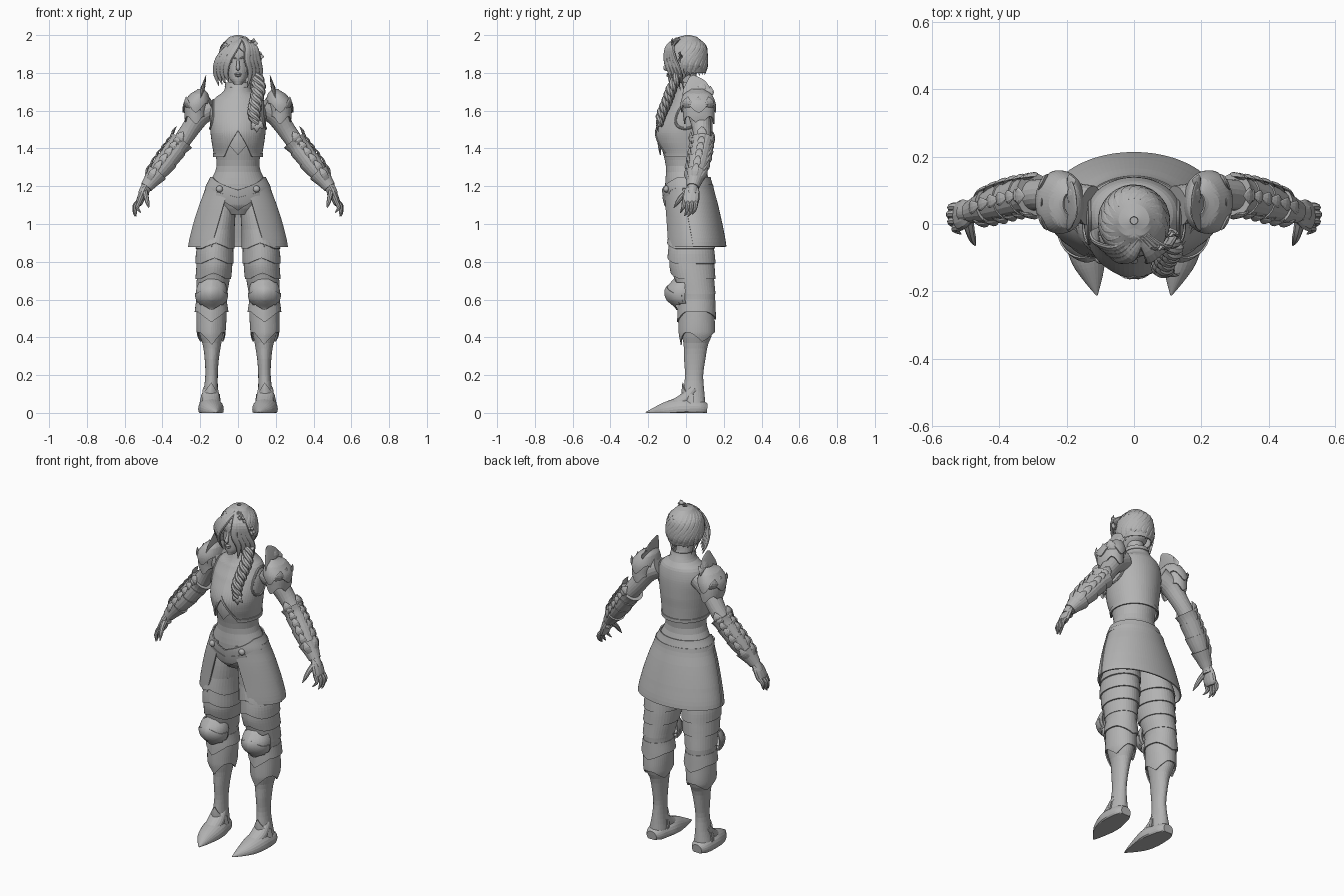
import bpy, bmesh, math, random
from mathutils import Vector

random.seed(4)
cube = bpy.data.objects.get("Cube")
if cube:
    bpy.data.objects.remove(cube, do_unlink=True)

grey = bpy.data.materials.new("plain grey")
grey.use_nodes = True
grey.diffuse_color = (0.45, 0.45, 0.45, 1)
grey.node_tree.nodes["Principled BSDF"].inputs["Base Color"].default_value = grey.diffuse_color
parts = []


def finish(name, bm, pair):
    bmesh.ops.remove_doubles(bm, verts=bm.verts, dist=0.00005)
    bmesh.ops.recalc_face_normals(bm, faces=bm.faces)
    mesh = bpy.data.meshes.new(name)
    bm.to_mesh(mesh)
    bm.free()
    mesh.materials.append(grey)
    obj = bpy.data.objects.new(name, mesh)
    bpy.context.collection.objects.link(obj)
    if pair:
        obj.modifiers.new("other side", 'MIRROR')
    parts.append(obj)


def grid(name, rows, wrap=True, caps=True, thick=0, pair=False):
    bm = bmesh.new()
    vs = [[bm.verts.new(p) for p in row] for row in rows]
    n = len(rows[0])
    for r, s in zip(vs, vs[1:]):
        for j in range(n if wrap else n - 1):
            k = (j + 1) % n
            bm.faces.new((r[j], r[k], s[k], s[j]))
    if caps:
        bm.faces.new(vs[0])
        bm.faces.new(vs[-1])
    if thick:
        bmesh.ops.remove_doubles(bm, verts=bm.verts, dist=0.00005)
        bmesh.ops.recalc_face_normals(bm, faces=bm.faces)
        bmesh.ops.solidify(bm, geom=bm.faces[:], thickness=thick)
    finish(name, bm, pair)


def spline(p, t):
    i = max(0, min(int(t), len(p) - 2))
    f = t - i
    a, b, c, d = p[max(i - 1, 0)], p[i], p[i + 1], p[min(i + 2, len(p) - 1)]
    return b + (c - a) * (f / 2) + (a - b * 2.5 + c * 2 - d / 2) * f**2 + ((b - c) * 1.5 + (d - a) / 2) * f**3


def ring_at(prof, z):
    i = 0
    while i < len(prof) - 2 and z < prof[i + 1][0]:
        i += 1
    f = (prof[i][0] - z) / (prof[i][0] - prof[i + 1][0])
    return spline([Vector(p[1:]) for p in prof], i + min(max(f, 0), 1))


def on_ring(prof, a, z, off=0, ridge=0):
    cx, cy, rx, ry = ring_at(prof, z)
    ry *= 1 + ridge * peak(a, 0.5)
    return Vector((cx + (rx + off) * math.sin(a), cy - (ry + off) * math.cos(a), z))


def peak(a, w):
    return max(0, 1 - abs(a) / w)


def shell(name, prof, top, bottom, off=0, span=None, rows=14, cols=48, thick=0.007,
          ridge=0, flare=0, pair=False, caps=False):
    """Plate that hugs a body profile between two edge lines; angle 0 is the front."""
    out = []
    for i in range(rows + 1):
        t = i / rows
        row = []
        for j in range(cols + (1 if span else 0)):
            if span:
                lo, hi = (u + (v - u) * t for u, v in zip(*span))
            else:
                lo, hi = -math.pi, math.pi
            a = lo + (hi - lo) * j / cols
            z0 = top(a) if callable(top) else top
            z1 = bottom(a) if callable(bottom) else bottom
            row.append(on_ring(prof, a, z0 + (z1 - z0) * t, off + flare * t, ridge))
        out.append(row)
    grid(name, out, not span, caps, 0 if caps else thick, pair)


def tube(name, pts, flat=1, up=(0, 0, 1), n=12, k=5, pair=False, floor=None):
    """Smooth sweep through (x, y, z, radius) points, flattened along up."""
    p = [Vector(q) for q in pts]
    line = [spline(p, i / k) for i in range(k * (len(p) - 1) + 1)]
    rows = []
    for i, q in enumerate(line):
        d = (line[min(i + 1, len(line) - 1)] - line[max(i - 1, 0)]).xyz.normalized()
        side = d.cross(Vector(up)).normalized()
        lift = side.cross(d)
        r = max(q.w, 0.001)
        row = []
        for j in range(n):
            a = math.tau * j / n
            v = q.xyz + side * r * math.cos(a) + lift * r * flat * math.sin(a)
            if floor is not None:
                v.z = max(v.z, floor)
            row.append(v)
        rows.append(row)
    grid(name, rows, pair=pair)


def ball(name, centre, size, pair=False):
    bm = bmesh.new()
    bmesh.ops.create_uvsphere(bm, u_segments=24, v_segments=14, radius=1)
    bmesh.ops.scale(bm, vec=size, verts=bm.verts)
    bmesh.ops.translate(bm, vec=centre, verts=bm.verts)
    finish(name, bm, pair)


def leaf(name, start, end, width, up, bend=0.01, pair=True):
    s, e, u = Vector(start), Vector(end), Vector(up).normalized()
    mid = (s + e) / 2 + u * bend
    tube(name, [(*s, width * 0.6), (*mid, width), (*e, 0.001)], 0.3, u, 8, 4, pair)


# Torso: underbody, breastplate, belly diamond, belt
body = [(1.5, 0, 0, .13, .13), (1.42, 0, -.004, .125, .126), (1.3, 0, 0, .113, .106), (1.25, 0, .005, .135, .113),
        (1.18, 0, .012, .165, .122), (1.1, 0, .02, .16, .115), (1.05, 0, .02, .09, .08)]
chest = [(1.75, 0, .025, .062, .06), (1.7, 0, .028, .078, .077), (1.665, 0, .03, .125, .097), (1.6, 0, .017, .148, .122),
         (1.5, 0, -.006, .147, .146), (1.44, 0, -.008, .14, .144), (1.36, 0, .003, .128, .13)]
shell("underbody", body, 1.5, 1.05, caps=True)
shell("breastplate", chest, 1.74, lambda a: 1.36 + .14 * peak(a, .6), rows=28, cols=64, ridge=.04)
shell("collar_rim", chest, 1.75, 1.725, .004)
shell("breastplate_rim", chest, lambda a: 1.375 + .14 * peak(a, .6), lambda a: 1.355 + .14 * peak(a, .6), .004, cols=64,
      rows=3, ridge=.04)
rim = [on_ring(chest, 1.57 + .5 * math.cos(i * math.tau / 24), 1.58 + .075 * math.sin(i * math.tau / 24)) for i in range(25)]
tube("armhole_rim", [(*q, .007) for q in rim], up=(1, 0, 0), n=8, k=2, pair=True)
shell("belly_diamond", body, lambda a: 1.44 + .07 * peak(a, .5), lambda a: 1.44 - .075 * peak(a, .5), .012,
      ((-.5, .5), (-.5, .5)), cols=24, ridge=.06)
shell("belt", body, lambda a: 1.25 - .07 * peak(a, 1.2), lambda a: 1.19 - .07 * peak(a, 1), .012, cols=64, ridge=.04)
shell("belt_lower_band", body, lambda a: 1.2 - .04 * peak(a, 1), lambda a: 1.155 - .04 * peak(a, 1), .008, cols=64)
shell("front_point_plate", body, lambda a: 1.17 - .03 * peak(a, .7), lambda a: 1.15 - .08 * peak(a, .7), .014,
      ((-.7, .7), (-.7, .7)), cols=24, ridge=.05)
ball("belt_boss", (.098, -.104, 1.185), (.018, .015, .018), True)

# Skirt open at the front, with overlapping side plates
skirt = [(1.21, 0, .015, .168, .128), (1.1, 0, .028, .205, .142), (1, 0, .04, .235, .153), (.88, 0, .05, .26, .164)]
shell("skirt", skirt, 1.21, .88, 0, ((.35, math.tau - .35), (.6, math.tau - .6)), cols=80)
shell("front_skirt_plate", skirt, 1.19, .878, .005, ((.3, 1.3), (.56, 1.5)), cols=24, pair=True)

# Legs: core, thigh lames, knee cop, greaves
leg = [(1.16, .085, .02, .07, .1), (1.05, .09, .02, .08, .11), (.88, .12, .027, .098, .122), (.78, .125, .032, .096, .12),
       (.7, .132, .045, .088, .106), (.62, .14, .057, .077, .094), (.52, .14, .058, .077, .09), (.42, .142, .058, .068, .086),
       (.36, .138, .052, .052, .068), (.28, .139, .046, .041, .06), (.2, .14, .043, .037, .052), (.12, .144, .042, .042, .058),
       (.03, .148, .046, .055, .062)]
shell("leg", leg, 1.16, .03, lambda_off := -.004, rows=40, cols=32, caps=True, pair=True)
for i in range(4):
    z = .97 - i * .08
    shell("thigh_lame", leg, z, lambda a: z - .1 + .03 * peak(a, .8), lambda_off, flare=.009, cols=40, rows=6, pair=True)
shell("knee_band", leg, .66, lambda a: .565 - .02 * math.cos(2 * a), .002, cols=40, pair=True)
shell("upper_greave", leg, .6, lambda a: .535 - .055 * peak(a, .9) - .04 * peak(abs(a) - math.pi, 1), .004, cols=48,
      ridge=.05, flare=.008, pair=True)
shell("lower_greave", leg, .54, lambda a: .425 - .065 * peak(a, .8) - .05 * peak(abs(a) - 2, .8), .001, cols=48,
      ridge=.05, flare=.008, pair=True)
knee = [(.74, .138, -.01, .02, .02), (.7, .138, -.015, .062, .055), (.65, .14, -.015, .082, .088),
        (.6, .14, -.015, .078, .08), (.55, .14, .0, .05, .05)]
shell("knee_cop", knee, lambda a: .69 + .035 * peak(a, 1), lambda a: .58 - .02 * peak(a, .6), 0,
      ((-1.7, 1.7), (-1.7, 1.7)), cols=32, ridge=.07, pair=True)
shell("knee_cop_ridge", knee, lambda a: .635 + .04 * peak(a, 1), .585, .005, ((-1.5, 1.5), (-1.5, 1.5)), ridge=.06, pair=True)
shell("knee_point", knee, .6, lambda a: .575 - .03 * peak(a, .8), -.004, ((-1.2, 1.2), (-1.2, 1.2)), pair=True)

# Pointed boots
tube("boot", [(.15, .112, .02, .032), (.15, .08, .022, .052), (.148, .03, .022, .062), (.142, -.03, .02, .067),
              (.135, -.1, .012, .054), (.122, -.16, .006, .03), (.11, -.213, .003, .002)], .9, n=24, pair=True, floor=0)
tube("instep", [(.146, .045, .13, .04), (.144, .0, .075, .048), (.14, -.05, .045, .045), (.132, -.11, .022, .032)],
     .75, pair=True, n=20)
shell("ankle_plate", leg, lambda a: .1 + .06 * peak(a, 1), .05, .004, ((-1.5, 1.5), (-1.5, 1.5)), ridge=.05, pair=True)

# Arms with layered vambraces and leaf ornaments
arm = [Vector(p) for p in ((.13, .055, 1.62, .06), (.2, .07, 1.575, .056), (.265, .085, 1.485, .048), (.32, .083, 1.41, .046),
                           (.4, .062, 1.305, .047), (.485, .036, 1.195, .028), (.5, .033, 1.16, .03))]
tube("arm", arm, n=20, pair=True)
for t0, t1, gap in ((2.6, 3.3, .014), (3.1, 4, .01), (3.7, 4.5, .008), (4.3, 5, .01)):
    a, b, c = (spline(arm, t0 + (t1 - t0) * f) for f in (0, .5, 1))
    tube("vambrace_cuff", [(*q.xyz, q.w + gap * f) for q, f in ((a, 1.4), (b, .8), (c, .5))], n=20, pair=True)
for i in range(6):
    q, r = spline(arm, 3.0 + i * .34), spline(arm, 2.45 + i * .34)
    for up in ((.75, 0, .65), (.3, -1, .25), (.3, 1, .25)):
        u = Vector(up).normalized()
        leaf("vambrace_leaf", q.xyz + u * q.w, r.xyz + u * (r.w + .014), .02, u)
for up in ((.75, 0, .65), (.2, -1, .2), (.2, 1, .2)):
    q = spline(arm, 2.9)
    u = Vector(up).normalized()
    leaf("elbow_spike", q.xyz + u * q.w, q.xyz + u * .06 + Vector((-.035, 0, .06)), .026, u)

# Hands with spread pointed fingers and thumb
tube("palm", [(.485, .037, 1.2, .029), (.503, .03, 1.165, .043), (.52, .024, 1.12, .044), (.526, .022, 1.1, .03)],
     .45, (1, 0, .4), pair=True)
for i, (out, drop) in enumerate(((-.006, 0), (.006, .018), (.01, .02), (.006, .01))):
    y = -.01 + i * .021
    z = 1.07 - drop
    tube("finger", [(.518, y, 1.125, .012), (.536 + out, y - .002, 1.098, .0115), (.538 + out, y - .008, z + .012, .009),
                    (.526 + out * 2, y - .02, z - .01, .002)], n=8, up=(0, 1, 0), pair=True)
tube("thumb", [(.495, .012, 1.17, .018), (.487, -.022, 1.145, .014), (.48, -.045, 1.115, .011), (.472, -.064, 1.085, .002)],
     n=8, up=(1, 0, 0), pair=True)

# Pauldrons: stacked curved plates, upright fin and small horns
dome = [(1.715, .195, .06, .015, .03), (1.69, .205, .062, .045, .07), (1.64, .218, .064, .066, .088),
        (1.58, .225, .068, .06, .084), (1.51, .222, .07, .05, .075)]
shell("pauldron_upper", dome, 1.715, lambda a: 1.615 - .025 * math.cos(4 * a), .001, flare=.006, pair=True)
shell("pauldron_lower", dome, 1.64, lambda a: 1.55 - .02 * math.cos(4 * a), -.005, flare=.008, pair=True)
tube("pauldron_fin", [(.2, .06, 1.6, .075), (.196, .06, 1.67, .08), (.182, .048, 1.735, .062), (.17, .03, 1.785, .012)],
     .14, (1, 0, .3), n=20, pair=True)
for y, top in ((.085, 1.765), (.125, 1.73)):
    leaf("pauldron_fin_point", (.19, y - .01, 1.67), (.172, y + .005, top), .026, (1, 0, .3))
for y in (.01, .065, .12):
    leaf("pauldron_horn", (.25, y, 1.6), (.275, y, 1.675), .028, (1, (y - .065) * 8, .3))

# Head and face
head = [(1.975, 0, .005, .04, .05), (1.92, 0, .002, .076, .092), (1.86, 0, 0, .074, .094), (1.81, 0, -.012, .064, .084),
        (1.765, 0, -.042, .044, .052), (1.738, 0, -.06, .02, .028)]
shell("head", head, 1.975, 1.738, rows=24, cols=36, caps=True)
tube("neck", [(0, .03, 1.68, .052), (0, .015, 1.74, .046), (0, .005, 1.82, .048)], up=(0, 1, 0), n=20)
tube("nose", [(0, -.091, 1.872, .006), (0, -.103, 1.845, .008), (0, -.109, 1.825, .011), (0, -.098, 1.815, .006)], up=(0, 1, 0))
ball("eye", (.028, -.081, 1.862), (.014, .008, .007), True)
tube("brow", [(.01, -.094, 1.876, .003), (.03, -.088, 1.882, .005), (.052, -.07, 1.875, .002)], n=8, pair=True)
for z, w in ((1.794, .018), (1.785, .015)):
    ball("lip", (0, -.095, z), (w, .008, .006))

# Hair: smooth cap, swept strands, long face locks
hair = [(2, 0, .01, .012, .012), (1.99, 0, .01, .046, .05), (1.95, 0, .008, .083, .093), (1.9, 0, .006, .099, .105),
        (1.84, 0, .01, .101, .102), (1.78, 0, .02, .08, .08)]
shell("hair_cap", hair, 2, lambda a: 1.8 + .14 * peak(a, 1.5), rows=20)
for i in range(16):
    a = .9 + i * (math.tau - 1.8) / 15
    low = 1.8 if 1.7 < a < 4.6 else 1.76
    stops = [(1.975, .7, .004), (1.94, .4, .016), (1.89, 0, .022), (1.84, -.3, .02), (low + random.uniform(-.02, .02), -.5, .002)]
    path = [(*on_ring(hair, a + s, z, -.002), r) for z, s, r in stops]
    tube("hair_strand", path, .3, (math.sin(a), -math.cos(a), .2), 8, 4)
for s, drop in ((-1, 0), (1, .03)):
    for i in range(4):
        x = s * (.05 + .018 * i)
        tube("face_lock", [(.02, -.05 + .01 * i, 1.985, .008), (.02 + x * .6, -.096 + .008 * i, 1.94, .02),
                           (x, -.106 + .015 * i, 1.87, .02), (x + s * .014, -.085 + .018 * i, 1.8, .016),
                           (x - s * .002, -.07 + .02 * i, 1.75 - drop - .006 * i, .002)], .45, (s * .5, -1, .2), 10)

# Braid over the left shoulder
braid = [Vector(p) for p in ((.1, -.04, 1.79, .018), (.11, -.075, 1.72, .021), (.095, -.1, 1.65, .021),
                             (.085, -.13, 1.58, .019), (.1, -.14, 1.52, .012))]
for phase in range(3):
    path = []
    for i in range(33):
        q, a = spline(braid, i / 8), i * .6 + phase * math.tau / 3
        path.append((q.x + q.w * math.cos(a), q.y + q.w * .7 * math.sin(a), q.z, q.w * .85))
    tube("braid_strand", path, n=8, k=2, up=(0, 1, 0))
for x, z in ((.07, 1.5), (.1, 1.485), (.135, 1.505)):
    leaf("braid_tip", (.1, -.14, 1.545), (x, -.145, z), .018, (0, -1, 0), pair=False)

# Flower ornaments in the hair
for c in (Vector((.075, -.06, 1.955)), Vector((.108, -.02, 1.885))):
    for i in range(5):
        a = i * math.tau / 5
        leaf("hair_flower_petal", c, c + Vector((.03 * math.cos(a), -.01, .03 * math.sin(a))), .011, (.4, -1, .2), pair=False)

# Smooth shading with crisp plate edges
for obj in bpy.context.view_layer.objects:
    obj.select_set(obj in parts)
bpy.context.view_layer.objects.active = parts[0]
bpy.ops.object.shade_smooth_by_angle(angle=math.radians(40))
